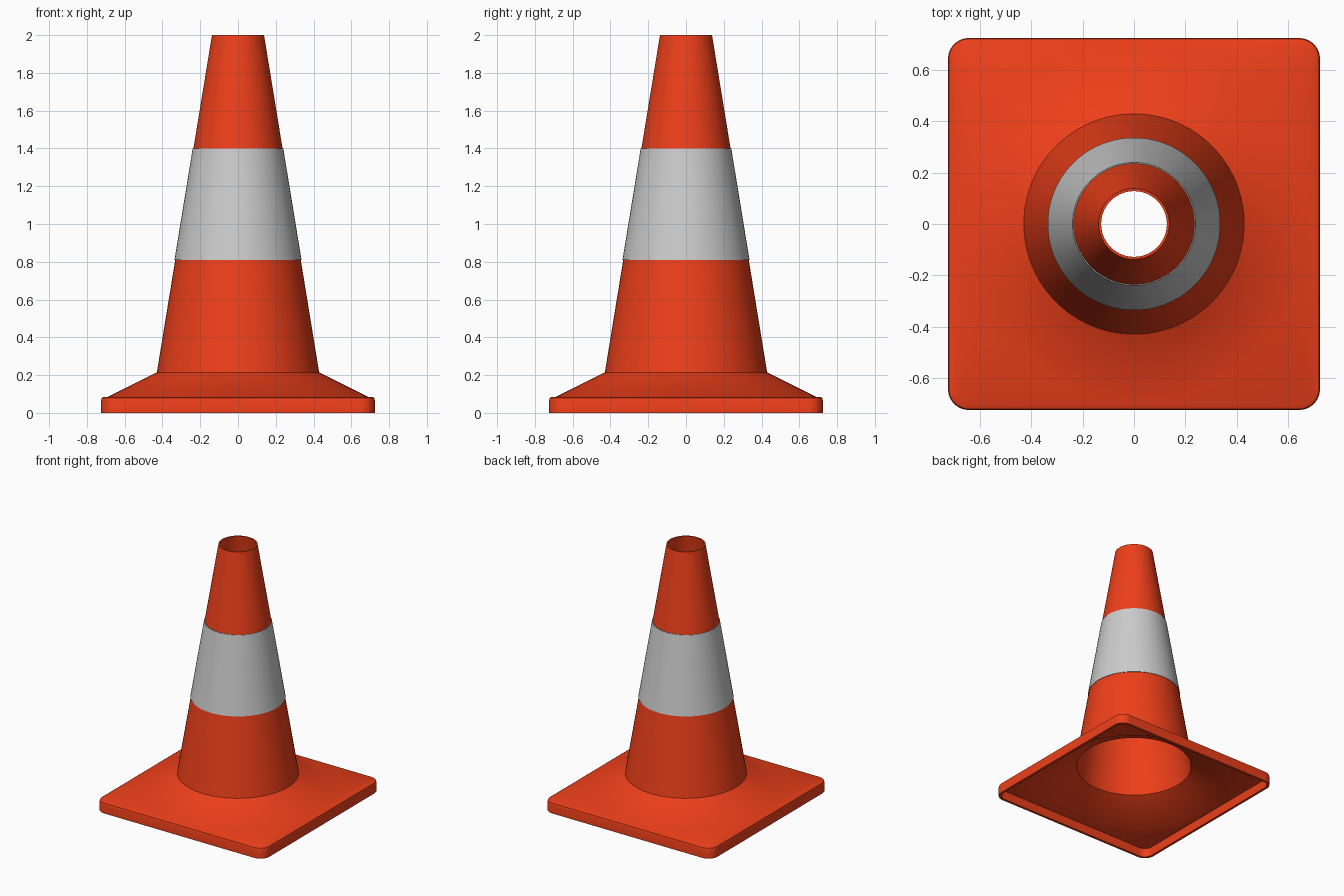
import bpy, bmesh, math

if "Cube" in bpy.data.objects:
    bpy.data.objects.remove(bpy.data.objects["Cube"])

SEG = 64
orange = bpy.data.materials.new("orange_plastic")
orange.diffuse_color = (0.85, 0.05, 0.01, 1)
orange.use_nodes = True
orange.node_tree.nodes["Principled BSDF"].inputs["Base Color"].default_value = orange.diffuse_color


def angle(i):
    return (i + 0.5) / SEG * 2 * math.pi


def circle(r, z):
    return [(r * math.cos(angle(i)), r * math.sin(angle(i)), z) for i in range(SEG)]


def rounded_square(half, radius, z):
    pts = []
    n = SEG // 4
    c = half - radius
    for i in range(SEG):
        q = i // n
        sx, sy = [(1, 1), (-1, 1), (-1, -1), (1, -1)][q]
        a = (q + (i % n) / (n - 1)) * math.pi / 2
        pts.append((sx * c + radius * math.cos(a), sy * c + radius * math.sin(a), z))
    return pts


def loft(name, rings, material=None):
    """Skin a closed sequence of rings."""
    bm = bmesh.new()
    loops = [[bm.verts.new(p) for p in ring] for ring in rings]
    for a, b in zip(loops, loops[1:] + loops[:1]):
        for i in range(SEG):
            j = (i + 1) % SEG
            bm.faces.new((a[i], a[j], b[j], b[i]))
    bmesh.ops.recalc_face_normals(bm, faces=bm.faces)
    mesh = bpy.data.meshes.new(name)
    bm.to_mesh(mesh)
    bm.free()
    obj = bpy.data.objects.new(name, mesh)
    bpy.context.collection.objects.link(obj)
    if material:
        mesh.materials.append(material)
    bpy.ops.object.select_all(action='DESELECT')
    obj.select_set(True)
    bpy.context.view_layer.objects.active = obj
    bpy.ops.object.shade_smooth_by_angle(angle=math.radians(35))
    return obj


def cone_radius(z):
    return 0.43 + (0.138 - 0.43) * (z - 0.215) / (2.0 - 0.215)


# Hollow cone body with flared skirt and square base, outside then inside
loft("cone_body", [
    rounded_square(0.725, 0.08, 0.0),
    rounded_square(0.725, 0.08, 0.065),
    rounded_square(0.721, 0.076, 0.079),
    rounded_square(0.711, 0.066, 0.085),
    circle(0.69, 0.085),
    circle(0.43, 0.215),
    circle(0.138, 2.0),
    circle(0.128, 2.0),
    circle(0.418, 0.203),
    circle(0.685, 0.07),
    rounded_square(0.706, 0.061, 0.07),
    rounded_square(0.706, 0.061, 0.0),
], orange)

# Reflective sleeve around the cone
loft("reflective_band", [
    circle(cone_radius(0.81) + 0.004, 0.81),
    circle(cone_radius(1.4) + 0.004, 1.4),
    circle(cone_radius(1.4) - 0.003, 1.4),
    circle(cone_radius(0.81) - 0.003, 0.81),
])
